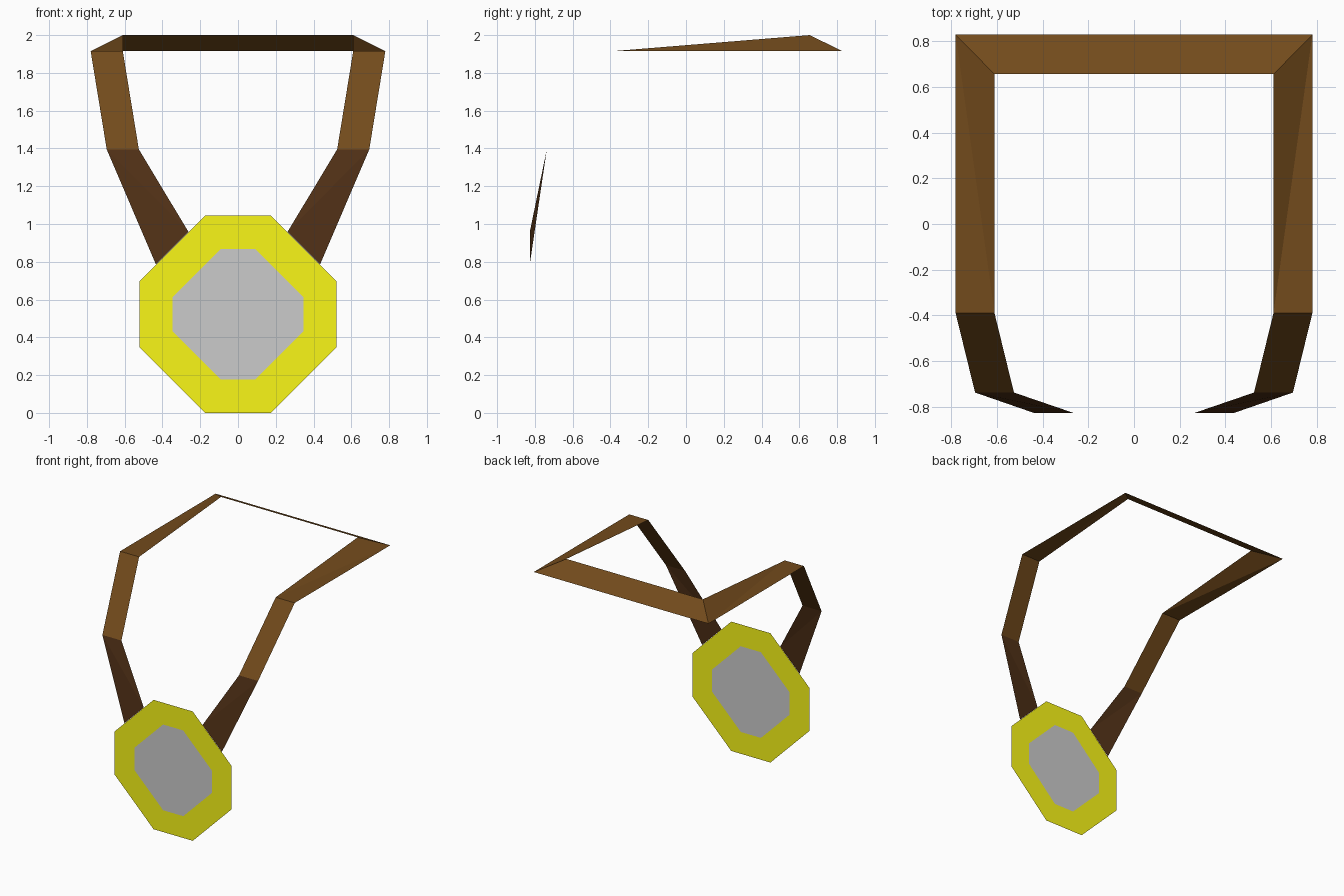
import bpy, bmesh
from mathutils import Vector

if "Cube" in bpy.data.objects:
    bpy.data.objects.remove(bpy.data.objects["Cube"])

def material(name, rgb):
    m = bpy.data.materials.new(name)
    m.diffuse_color = (*rgb, 1)
    m.use_nodes = True
    m.node_tree.nodes["Principled BSDF"].inputs["Base Color"].default_value = m.diffuse_color
    return m

def add_object(name, bm, mat=None):
    me = bpy.data.meshes.new(name)
    bm.to_mesh(me)
    bm.free()
    if mat:
        me.materials.append(mat)
    ob = bpy.data.objects.new(name, me)
    bpy.context.collection.objects.link(ob)
    return ob

def add_strip(bm, stations, flip=False):
    """Flat ribbon through (outer, inner) edge point pairs, creased on the diagonal."""
    rows = [[bm.verts.new(p) for p in pair] for pair in stations]
    for (o1, i1), (o2, i2) in zip(rows, rows[1:]):
        for tri in ((o1, i1, i2), (o1, i2, o2)):
            bm.faces.new(tri[::-1] if flip else tri)

def mirrored(stations):
    return [[(-x, y, z) for x, y, z in pair] for pair in stations]

def octagon(half, corner, y, zc):
    """Octagon in the xz plane: half width and half length of the flat sides."""
    pts = [(-corner, -half), (corner, -half), (half, -corner), (half, corner),
           (corner, half), (-corner, half), (-half, corner), (-half, -corner)]
    return [Vector((x, y, zc + z)) for x, z in pts]

brown = material("ribbon_brown", (0.171, 0.070, 0.0115))
dark = material("ribbon_dark_brown", (0.082, 0.030, 0.008))
yellow = material("medal_yellow", (0.95, 0.93, 0.0086))

# Ribbon stations on the right side, as outer and inner edge points
back = [(0.78, 0.828, 1.915), (0.61, 0.655, 2.0)]
shoulder = [(0.78, -0.39, 1.915), (0.61, -0.39, 1.915)]
chest = [(0.695, -0.737, 1.395), (0.525, -0.737, 1.395)]
end = [(0.435, -0.827, 0.787), (0.262, -0.827, 0.958)]

# Neck ribbon: back bar, sides and upper front
bm = bmesh.new()
side = [back, shoulder, chest]
add_strip(bm, side)
add_strip(bm, mirrored(side), flip=True)
add_strip(bm, mirrored([back]) + [back])
bmesh.ops.remove_doubles(bm, verts=bm.verts, dist=0.001)
add_object("neck_ribbon", bm, brown)

# Lower ribbon ends meeting the medal edge
bm = bmesh.new()
add_strip(bm, [chest, end])
add_strip(bm, mirrored([chest, end]), flip=True)
add_object("lower_ribbon", bm, dark)

# Medal rim: flat octagonal ring
Y, ZC = -0.827, 0.522
bm = bmesh.new()
outer = [bm.verts.new(p) for p in octagon(0.522, 0.175, Y, ZC)]
inner = [bm.verts.new(p) for p in octagon(0.346, 0.09, Y, ZC)]
for i in range(8):
    j = (i + 1) % 8
    bm.faces.new((outer[i], outer[j], inner[j], inner[i]))
add_object("medal_rim", bm, yellow)

# Grey medal centre
bm = bmesh.new()
bm.faces.new([bm.verts.new(p) for p in octagon(0.346, 0.09, Y, ZC)])
add_object("medal_centre", bm)
